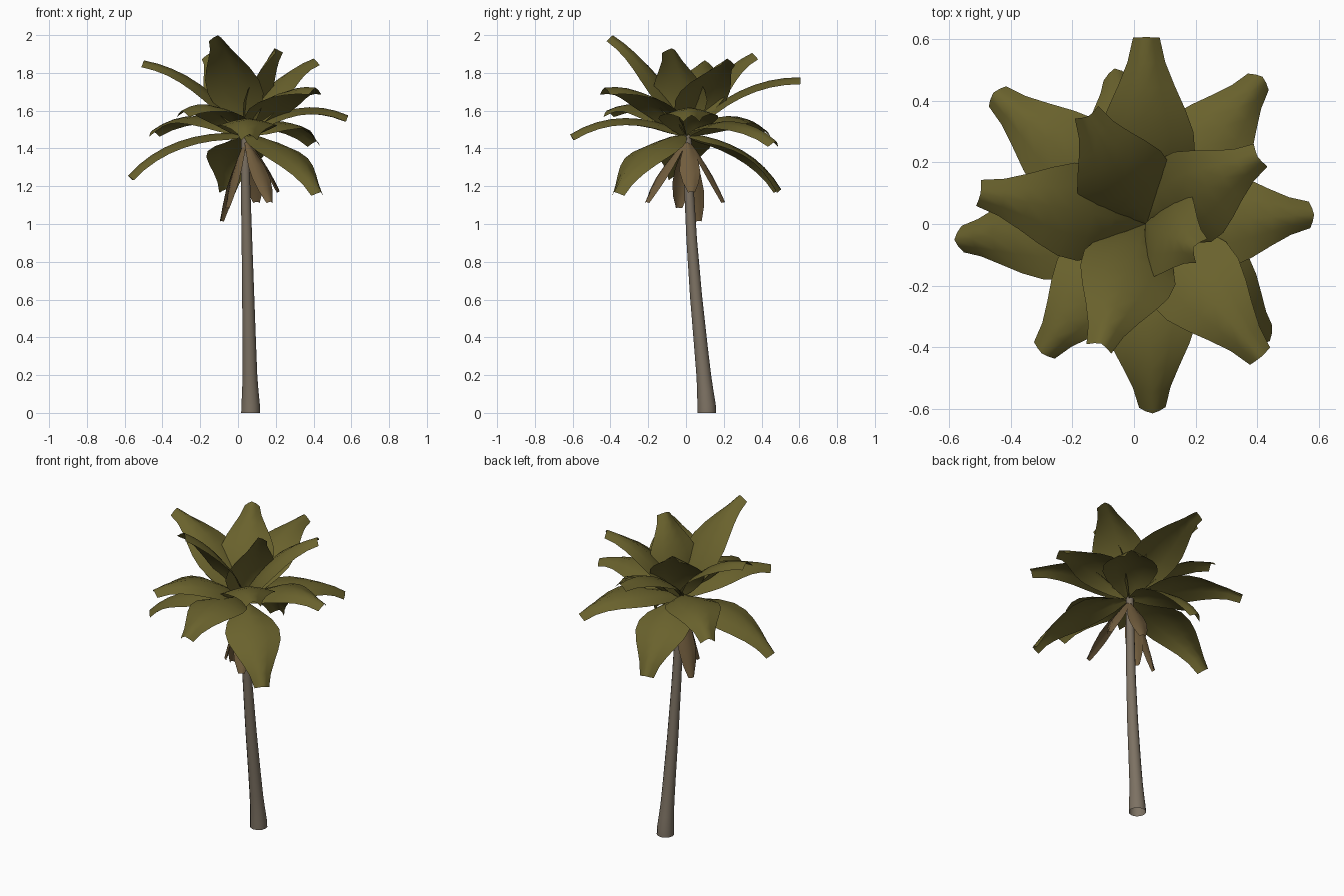
import bpy, bmesh
from mathutils import Vector

if "Cube" in bpy.data.objects:
    bpy.data.objects.remove(bpy.data.objects["Cube"])


def material(name, rgb):
    m = bpy.data.materials.new(name)
    m.diffuse_color = (*rgb, 1)
    m.use_nodes = True
    m.node_tree.nodes["Principled BSDF"].inputs["Base Color"].default_value = m.diffuse_color
    return m


olive = material("olive leaf", (0.143, 0.122, 0.026))
brown = material("dry leaf", (0.165, 0.108, 0.047))
bark = material("bark", (0.205, 0.168, 0.125))


def finish(name, bm, mat):
    mesh = bpy.data.meshes.new(name)
    bmesh.ops.recalc_face_normals(bm, faces=bm.faces)
    for f in bm.faces:
        f.smooth = len(f.verts) == 4
    bm.to_mesh(mesh)
    bm.free()
    mesh.materials.append(mat)
    ob = bpy.data.objects.new(name, mesh)
    bpy.context.collection.objects.link(ob)
    return ob


def leaf(name, base, tip, widths, bend, depth, mat):
    """Arched leaf strip with a raised midrib; widths are half widths base to tip."""
    base, tip = Vector(base), Vector(tip)
    chord = tip - base
    side = Vector((chord.x, chord.y, 0)).cross(Vector((0, 0, 1))).normalized()
    flatness = chord.xy.length / chord.length      # steep leaves arch less
    ctrl = base + chord * 0.56 + side.cross(chord).normalized() * bend * flatness * 2
    bm = bmesh.new()
    rows = []
    n = len(widths) - 1
    for i, w in enumerate(widths):
        t = i / n
        p = base * (1 - t) ** 2 + ctrl * 2 * t * (1 - t) + tip * t * t
        tangent = ((ctrl - base) * (1 - t) + (tip - ctrl) * t).normalized()
        normal = side.cross(tangent)
        d = min(w * 0.85, depth)                   # midrib height stays even to the tip
        rows.append([bm.verts.new(p + side * w * s + normal * d * (0.45 - abs(s) ** 1.4))
                     for s in (-1, -0.5, 0, 0.5, 1)])
    for a, b in zip(rows, rows[1:]):
        for j in range(4):
            bm.faces.new((a[j], a[j + 1], b[j + 1], b[j]))
    return finish(name, bm, mat)


# Trunk: leaning tapered tube, open at the foot, (x, y, z, radius)
path = [(0.067, 0.11, 0, 0.050), (0.067, 0.109, 0.04, 0.049), (0.065, 0.102, 0.12, 0.043),
        (0.063, 0.094, 0.2, 0.039), (0.06, 0.079, 0.35, 0.036), (0.054, 0.053, 0.62, 0.032),
        (0.047, 0.03, 0.92, 0.028), (0.040, 0.015, 1.2, 0.025), (0.038, 0.008, 1.47, 0.021)]
SIDES = 12
bm = bmesh.new()
rings = []
for x, y, z, r in path:
    ring = bmesh.ops.create_circle(bm, segments=SIDES, radius=r)["verts"]
    bmesh.ops.translate(bm, verts=ring, vec=(x, y, z))
    rings.append(ring)
for a, b in zip(rings, rings[1:]):
    for i in range(SIDES):
        k = (i + 1) % SIDES
        bm.faces.new((a[i], a[k], b[k], b[i]))
bm.faces.new(rings[-1])
finish("trunk", bm, bark)

# Green fronds, placed by their tips
frond_tips = [
    (-0.11, -0.395, 1.985), (0.205, -0.08, 1.92), (-0.15, 0.355, 1.89), (0.405, 0.22, 1.86),
    (-0.50, 0.10, 1.85), (0.04, 0.605, 1.76), (0.41, -0.43, 1.705), (-0.295, -0.415, 1.585),
    (0.577, 0.03, 1.56), (0.06, -0.605, 1.46), (-0.45, 0.42, 1.48), (0.41, 0.47, 1.425),
    (-0.57, -0.05, 1.245), (0.43, -0.37, 1.16), (-0.06, 0.49, 1.175)]
frond_widths = [0.010, 0.080, 0.132, 0.158, 0.153, 0.126, 0.092, 0.061, 0.043]
for i, tip in enumerate(frond_tips):
    leaf(f"frond_{i + 1}", (0.04, 0.0, 1.465), tip, frond_widths, 0.082, 0.037, olive)

# Dry leaves hanging against the trunk
dry_tips = [(0.17, -0.21, 1.115), (-0.09, 0.07, 1.015), (0.215, 0.03, 1.17),
            (0.10, 0.20, 1.115), (-0.06, -0.04, 1.085)]
dry_widths = [0.008, 0.030, 0.050, 0.055, 0.043, 0.018]
for i, tip in enumerate(dry_tips):
    leaf(f"dry_leaf_{i + 1}", (0.04, 0.006, 1.45), tip, dry_widths, 0.02, 0.015, brown)
